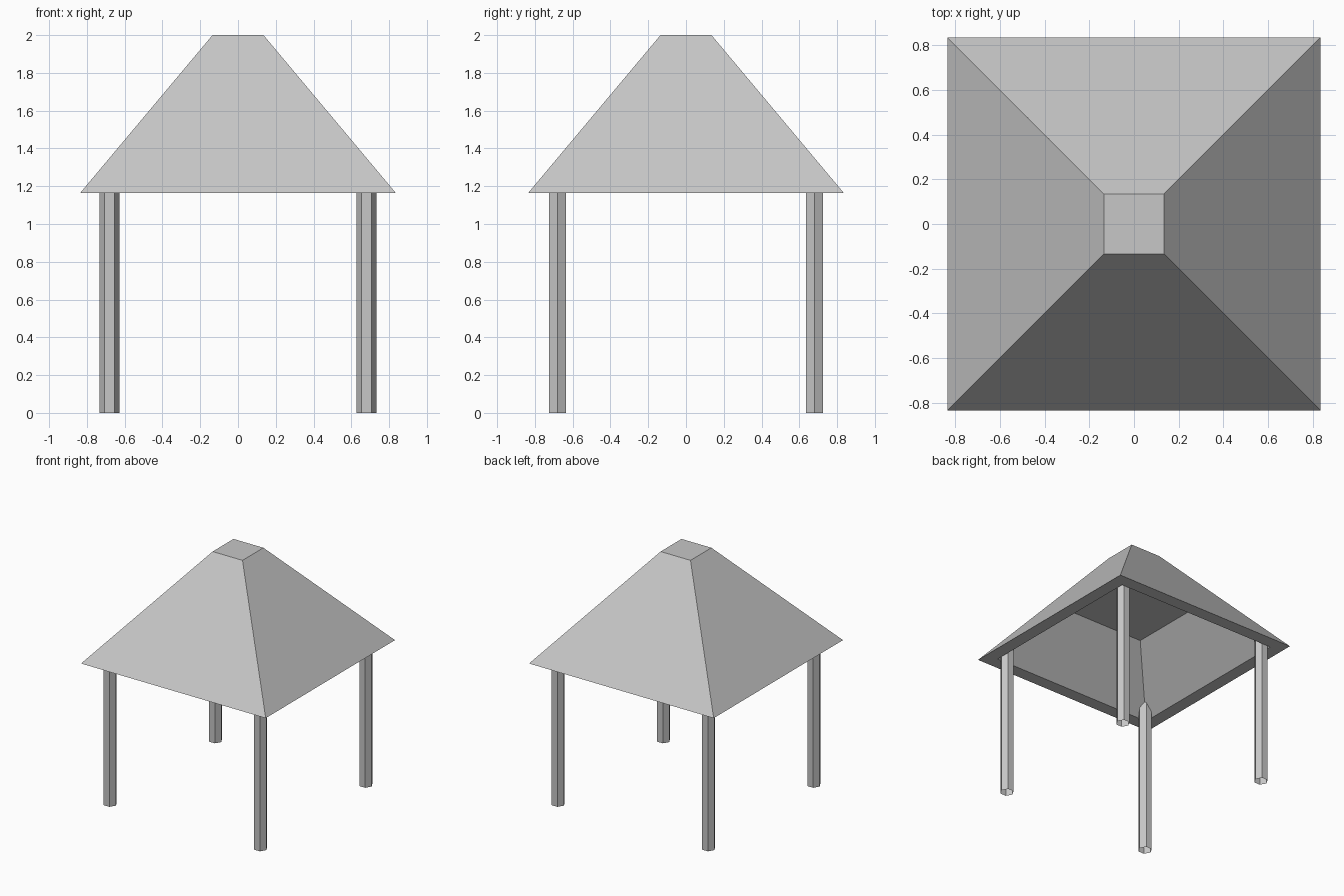
import bpy
import bmesh

cube = bpy.data.objects.get("Cube")
if cube:
    bpy.data.objects.remove(cube, do_unlink=True)

GREY = (0.57, 0.57, 0.57, 1)
EAVE_Z = 1.165
POST_R = 0.053
POST_POS = 0.68
POST_TOP = 1.27

mat = bpy.data.materials.new("plain grey")
mat.use_nodes = True
mat.diffuse_color = GREY
mat.node_tree.nodes["Principled BSDF"].inputs["Base Color"].default_value = GREY


def add_object(name, bm):
    bmesh.ops.recalc_face_normals(bm, faces=bm.faces)
    mesh = bpy.data.meshes.new(name)
    bm.to_mesh(mesh)
    bm.free()
    mesh.materials.append(mat)
    obj = bpy.data.objects.new(name, mesh)
    bpy.context.collection.objects.link(obj)
    return obj


# Roof: square rings (half width, height) from the flat top, round the eave, to the ceiling
bm = bmesh.new()
profile = [(0.135, 2.0), (0.835, EAVE_Z), (0.73, EAVE_Z), (0.38, 1.5825)]
corners = [(-1, -1), (1, -1), (1, 1), (-1, 1)]
rings = [[bm.verts.new((sx * h, sy * h, z)) for sx, sy in corners] for h, z in profile]
for upper, lower in zip(rings, rings[1:]):
    for i in range(4):
        j = (i + 1) % 4
        bm.faces.new((upper[i], lower[i], lower[j], upper[j]))
bm.faces.new(rings[0])
bm.faces.new(rings[-1])
add_object("roof", bm)

# Posts: open six-sided tubes with an edge pointing sideways
for sy, depth in ((-1, "front"), (1, "back")):
    for sx, side in ((1, "left"), (-1, "right")):
        bm = bmesh.new()
        bmesh.ops.create_cone(bm, cap_ends=False, segments=6, radius1=POST_R,
                              radius2=POST_R, depth=POST_TOP)
        # Turn so that two corners lie on the x axis
        if max(v.co.x for v in bm.verts) < POST_R * 0.95:
            for v in bm.verts:
                v.co.x, v.co.y = -v.co.y, v.co.x
        post = add_object(f"{depth}_{side}_post", bm)
        post.location = (sx * POST_POS, sy * POST_POS, POST_TOP / 2)
